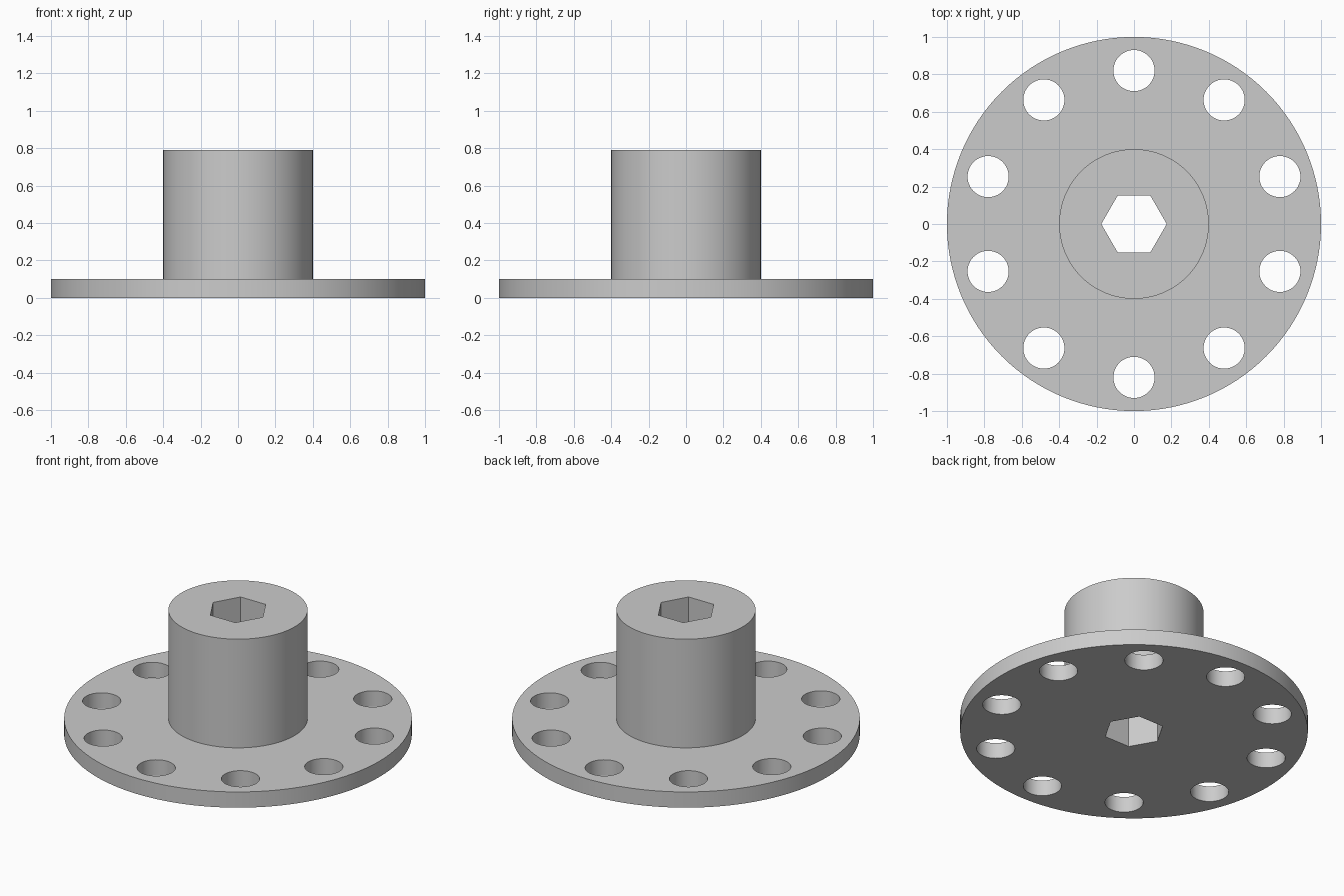
import bpy, bmesh, math

if "Cube" in bpy.data.objects:
    bpy.data.objects.remove(bpy.data.objects["Cube"])

FLANGE_R, FLANGE_H = 1.0, 0.10
HUB_R, HUB_TOP = 0.40, 0.79
HOLE_R, BOLT_CIRCLE, HOLES = 0.11, 0.82, 10
HEX_R = 0.175


def stack(bm, sides, profile, cx=0.0, cy=0.0):
    """Closed solid from a list of (radius, z) rings, bottom to top."""
    rings = []
    for r, z in profile:
        rings.append([bm.verts.new((cx + r * math.cos(math.tau * i / sides),
                                    cy + r * math.sin(math.tau * i / sides), z))
                      for i in range(sides)])
    for a, b in zip(rings, rings[1:]):
        for i in range(sides):
            j = (i + 1) % sides
            bm.faces.new((a[i], a[j], b[j], b[i]))
    bm.faces.new(rings[0][::-1])
    bm.faces.new(rings[-1])


def make_object(name, bm):
    mesh = bpy.data.meshes.new(name)
    bm.to_mesh(mesh)
    bm.free()
    obj = bpy.data.objects.new(name, mesh)
    bpy.context.collection.objects.link(obj)
    return obj


grey = bpy.data.materials.new("plain_grey")
grey.diffuse_color = (0.6, 0.6, 0.6, 1.0)
grey.use_nodes = True
grey.node_tree.nodes["Principled BSDF"].inputs["Base Color"].default_value = grey.diffuse_color

# Flange and hub as one turned body
bm = bmesh.new()
stack(bm, 128, [(FLANGE_R, 0), (FLANGE_R, FLANGE_H),
                (HUB_R, FLANGE_H), (HUB_R, HUB_TOP)])
body = make_object("flanged_hub", bm)
body.data.materials.append(grey)

# Cutter: ring of bolt holes and the hexagonal bore
bm = bmesh.new()
for k in range(HOLES):
    a = math.pi / 2 + math.tau * k / HOLES
    stack(bm, 48, [(HOLE_R, -0.1), (HOLE_R, 0.3)],
          BOLT_CIRCLE * math.cos(a), BOLT_CIRCLE * math.sin(a))
stack(bm, 6, [(HEX_R, -0.1), (HEX_R, 1.0)])
cutter = make_object("hole_cutter", bm)
cutter.data.materials.append(grey)
cutter.hide_render = True

# Cut the holes and shade the round walls smooth
cut = body.modifiers.new("holes", 'BOOLEAN')
cut.operation = 'DIFFERENCE'
cut.solver = 'EXACT'
cut.object = cutter
bpy.ops.object.select_all(action='DESELECT')
body.select_set(True)
bpy.context.view_layer.objects.active = body
bpy.ops.object.modifier_apply(modifier=cut.name)
bpy.data.objects.remove(cutter, do_unlink=True)
bpy.ops.object.shade_smooth_by_angle(angle=math.radians(30))
